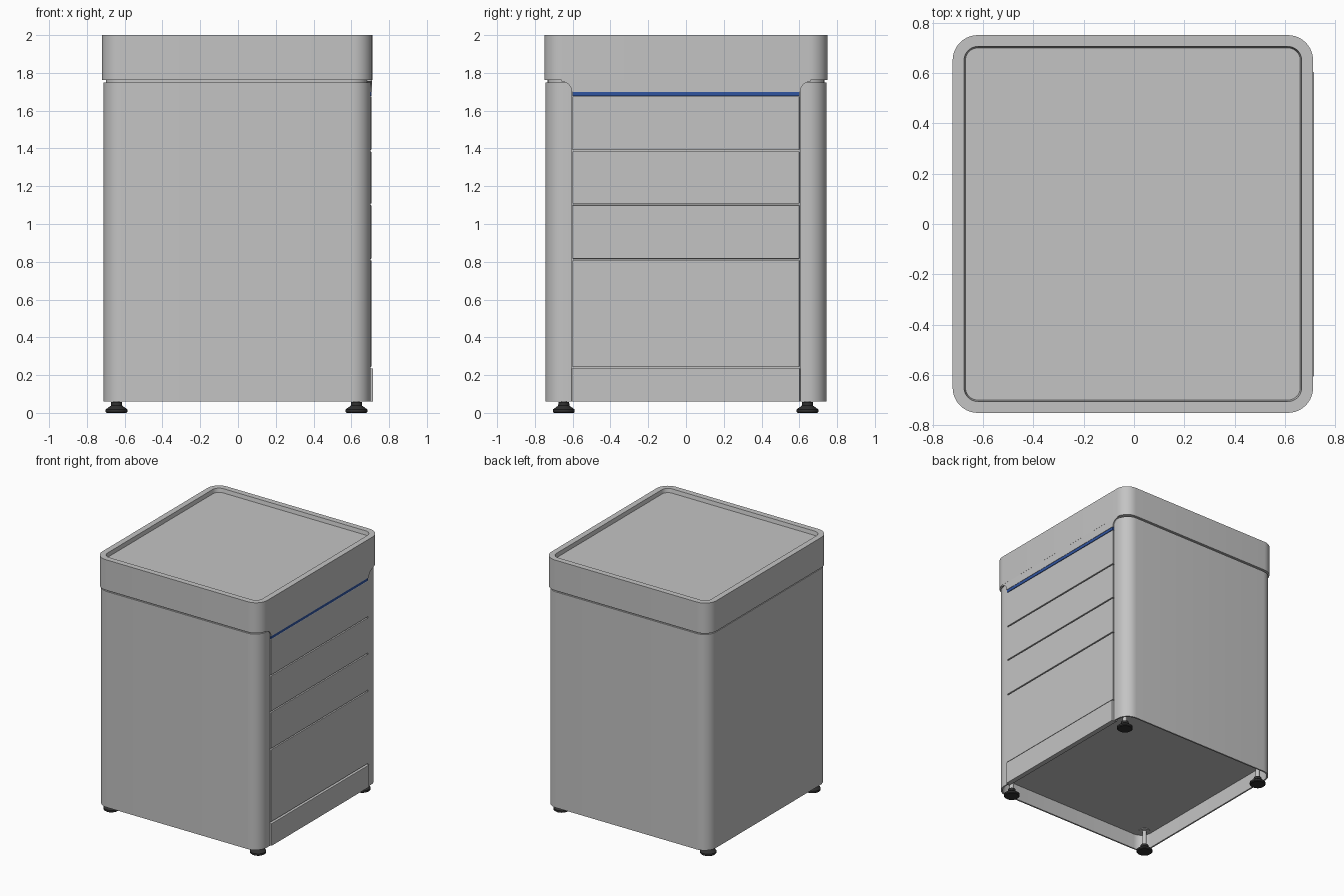
import bpy
import bmesh
from math import cos, sin, pi, radians

old = bpy.data.objects.get("Cube")
if old:
    bpy.data.objects.remove(old, do_unlink=True)


def material(name, colour, rough=0.5):
    m = bpy.data.materials.new(name)
    m.use_nodes = True
    m.diffuse_color = (*colour, 1)
    bsdf = m.node_tree.nodes["Principled BSDF"]
    bsdf.inputs["Base Color"].default_value = (*colour, 1)
    bsdf.inputs["Roughness"].default_value = rough
    return m


grey = material("light grey paint", (0.55, 0.55, 0.55))
blue = material("blue trim", (0.03, 0.09, 0.35))
black = material("black rubber", (0.03, 0.03, 0.03))


def finish(name, bm, mat, smooth=True):
    bmesh.ops.recalc_face_normals(bm, faces=bm.faces)
    mesh = bpy.data.meshes.new(name)
    bm.to_mesh(mesh)
    bm.free()
    mesh.materials.append(mat)
    ob = bpy.data.objects.new(name, mesh)
    bpy.context.scene.collection.objects.link(ob)
    if smooth:
        bpy.ops.object.select_all(action="DESELECT")
        ob.select_set(True)
        bpy.context.view_layer.objects.active = ob
        bpy.ops.object.shade_smooth_by_angle(angle=radians(35))
    return ob


def arc(cx, cy, r, start, end, n=10):
    steps = [radians(start + (end - start) * i / n) for i in range(n + 1)]
    return [(cx + r * cos(a), cy + r * sin(a)) for a in steps]


def rounded_rect(x0, x1, y0, y1, r):
    return (arc(x1 - r, y1 - r, r, 0, 90) + arc(x0 + r, y1 - r, r, 90, 180)
            + arc(x0 + r, y0 + r, r, 180, 270) + arc(x1 - r, y0 + r, r, 270, 360))


def prism(outline, z0, z1):
    """Vertical prism; returns the bmesh with its bottom and top caps."""
    bm = bmesh.new()
    bottom = [bm.verts.new((x, y, z0)) for x, y in outline]
    top = [bm.verts.new((x, y, z1)) for x, y in outline]
    n = len(outline)
    for i in range(n):
        j = (i + 1) % n
        bm.faces.new((bottom[i], bottom[j], top[j], top[i]))
    low = bm.faces.new(bottom[::-1])
    high = bm.faces.new(top)
    bm.normal_update()
    return bm, low, high


def recess(bm, face, rim, wall, depth):
    bmesh.ops.inset_region(bm, faces=[face], thickness=rim)
    bmesh.ops.inset_region(bm, faces=[face], thickness=wall, depth=-depth)


def box(name, x, y, z, mat, bevel=0.003):
    bm, _, _ = prism([(x[0], y[0]), (x[1], y[0]), (x[1], y[1]), (x[0], y[1])], *z)
    ob = finish(name, bm, mat, smooth=False)
    if bevel:
        mod = ob.modifiers.new("soft edges", "BEVEL")
        mod.width = bevel
        mod.segments = 2
    return ob


# Cabinet shell: wraps round the corners, open bay for drawers on +x, hollow base
R = 0.1
shell = rounded_rect(-0.712, 0.702, -0.745, 0.745, R)
shell += [(0.702, -0.607), (0.685, -0.607), (0.685, 0.607), (0.702, 0.607)]
bm, low, high = prism(shell, 0.06, 1.75)
recess(bm, low, 0.012, 0.001, 0.12)
finish("cabinet_shell", bm, grey)

# Shadow gap between cabinet and head
bm, _, _ = prism(rounded_rect(-0.7, 0.684, -0.732, 0.732, 0.09), 1.74, 1.77)
finish("head_neck", bm, grey)

# Head with a shallow tray in its top
bm, low, high = prism(rounded_rect(-0.72, 0.711, -0.75, 0.75, R), 1.762, 2.0)
recess(bm, high, 0.045, 0.006, 0.03)
head = finish("head_tray", bm, grey)

# Flared skirt under the head, above the drawers
half = [(0.605, 1.70)] + arc(0.66, 1.70, 0.055, 180, 90, 6) + [(0.66, 1.78)]
profile = half + [(-y, z) for y, z in reversed(half)]
bm = bmesh.new()
face = bm.faces.new([bm.verts.new((0.68, y, z)) for y, z in profile[1:-1]])
ext = bmesh.ops.extrude_face_region(bm, geom=[face])
bmesh.ops.translate(bm, vec=(0.0305, 0, 0),
                    verts=[v for v in ext["geom"] if isinstance(v, bmesh.types.BMVert)])
finish("head_skirt", bm, grey)

# Drawer fronts, kick panel and trim strip
for i, span in enumerate([(0.243, 0.808), (0.816, 1.1), (1.108, 1.384), (1.392, 1.676)]):
    box(f"drawer_front_{i + 1}", (0.68, 0.706), (-0.602, 0.6), span, grey)
box("kick_panel", (0.68, 0.715), (-0.605, 0.603), (0.06, 0.235), grey)
box("blue_trim_strip", (0.68, 0.708), (-0.602, 0.6), (1.677, 1.7), blue, 0)


def lathe(name, profile, x, y, mat, n=24):
    bm = bmesh.new()
    rings = [[bm.verts.new((x + r * cos(2 * pi * i / n), y + r * sin(2 * pi * i / n), z))
              for i in range(n)] for r, z in profile]
    for a, b in zip(rings, rings[1:]):
        for i in range(n):
            j = (i + 1) % n
            bm.faces.new((a[i], a[j], b[j], b[i]))
    bm.faces.new(rings[0][::-1])
    bm.faces.new(rings[-1])
    return finish(name, bm, mat)


# Levelling feet on threaded stems
for sx, x in (("right", -0.643), ("left", 0.627)):
    for sy, y in (("front", -0.647), ("back", 0.643)):
        tag = f"{sy}_{sx}"
        lathe(f"foot_{tag}", [(0.052, 0), (0.058, 0.005), (0.058, 0.018),
                              (0.03, 0.038), (0.028, 0.058)], x, y, black)
        lathe(f"foot_stem_{tag}", [(0.016, 0.05), (0.016, 0.175),
                                   (0.042, 0.175), (0.042, 0.185)], x, y, grey)
